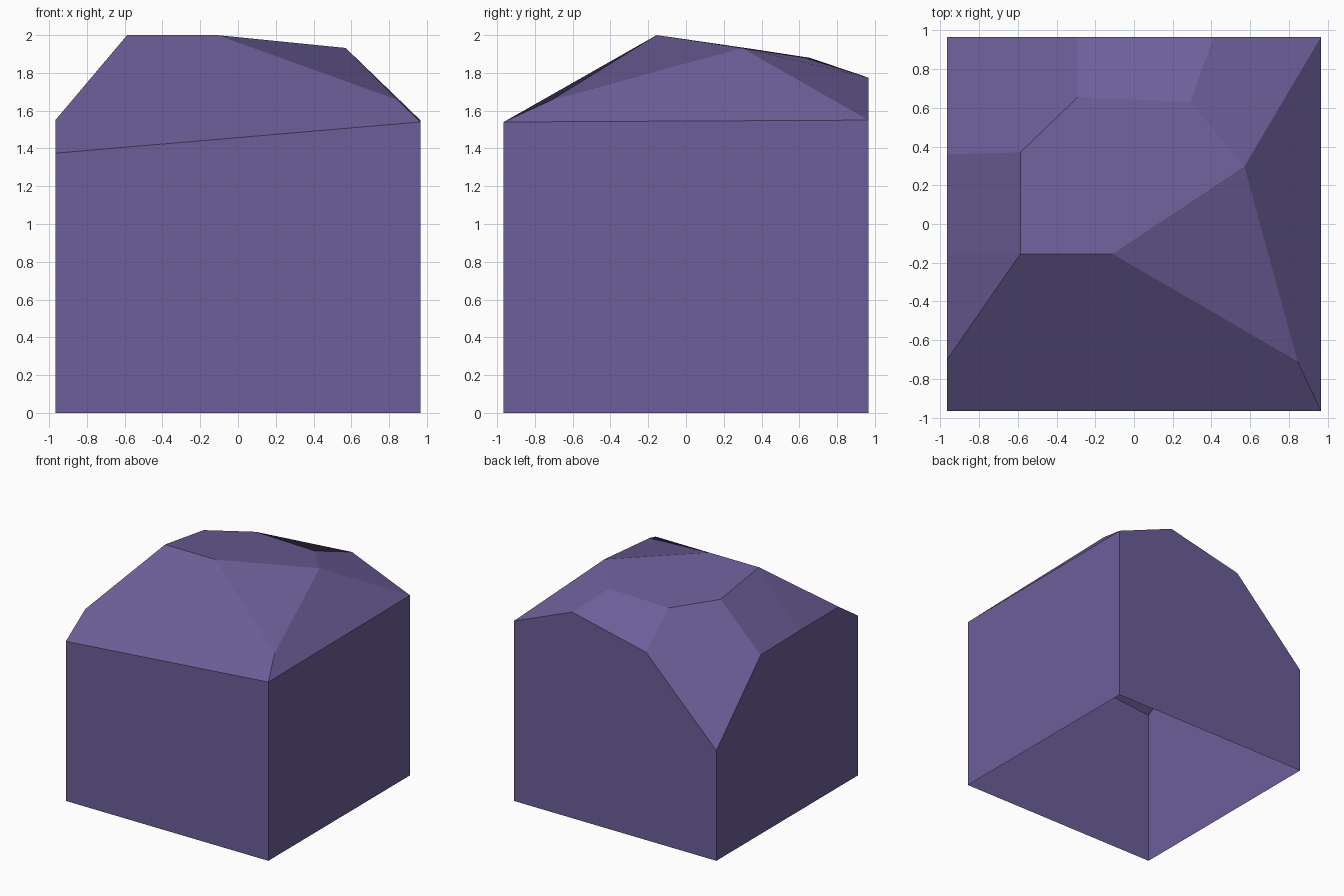
import bpy, bmesh

if "Cube" in bpy.data.objects:
    bpy.data.objects.remove(bpy.data.objects["Cube"])

H = 0.965  # half width of the block

# Single flat colour
mat = bpy.data.materials.new("muted purple")
mat.diffuse_color = (0.150, 0.112, 0.314, 1.0)
mat.use_nodes = True
mat.node_tree.nodes["Principled BSDF"].inputs["Base Color"].default_value = mat.diffuse_color

# Top edge of the walls, anticlockwise from the front left corner
rim = {
    "front_left": (-H, -H, 1.375),
    "front_right": (H, -H, 1.54),
    "back_right": (H, H, 1.55),
    "back_b": (0.41, H, 1.775),
    "back_a": (-0.295, H, 1.617),
    "back_left": (-H, H, 0.95),
    "left_c": (-H, 0.36, 1.543),
    "left_b": (-H, -0.155, 1.55),
    "left_a": (-H, -0.70, 1.552),
}

# Corners of the faceted crown
crown = {
    "A": (-0.587, 0.37, 1.924),
    "B": (-0.29, 0.655, 1.88),
    "C": (0.292, 0.63, 1.88),
    "D": (0.57, 0.297, 1.932),
    "E": (-0.11, -0.155, 2.0),
    "F": (-0.587, -0.155, 2.0),
    "G": (0.845, -0.71, 1.657),
}

facets = [
    "A F E D C B",                                       # plateau
    "F left_a front_left front_right G E",               # front slope
    "E G D",                                             # front right chamfer
    "G front_right back_right D",                        # right slope
    "D back_right back_b C",                             # back right slope
    "B C back_b back_a",                                 # back slope
    "A B back_a back_left left_c",                       # back left slope
    "A left_c left_b F",                                 # left slope
    "F left_b left_a",
]

bm = bmesh.new()
v = {name: bm.verts.new(co) for name, co in {**rim, **crown}.items()}
for facet in facets:
    bm.faces.new([v[n] for n in facet.split()])

# Four walls dropped to the ground, underside left open
corners = ["front_left", "front_right", "back_right", "back_left"]
foot = {n: bm.verts.new((rim[n][0], rim[n][1], 0)) for n in corners}
names = list(rim)
for i, a in enumerate(corners):
    b = corners[(i + 1) % 4]
    start = names.index(a)
    end = names.index(b) if i < 3 else len(names)
    edge = [v[names[k % len(names)]] for k in range(start, end + 1)]
    bm.faces.new([foot[a], foot[b]] + edge[::-1])

bmesh.ops.recalc_face_normals(bm, faces=bm.faces[:])
mesh = bpy.data.meshes.new("faceted_block")
bm.to_mesh(mesh)
bm.free()
mesh.materials.append(mat)
block = bpy.data.objects.new("faceted_block", mesh)
bpy.context.collection.objects.link(block)
